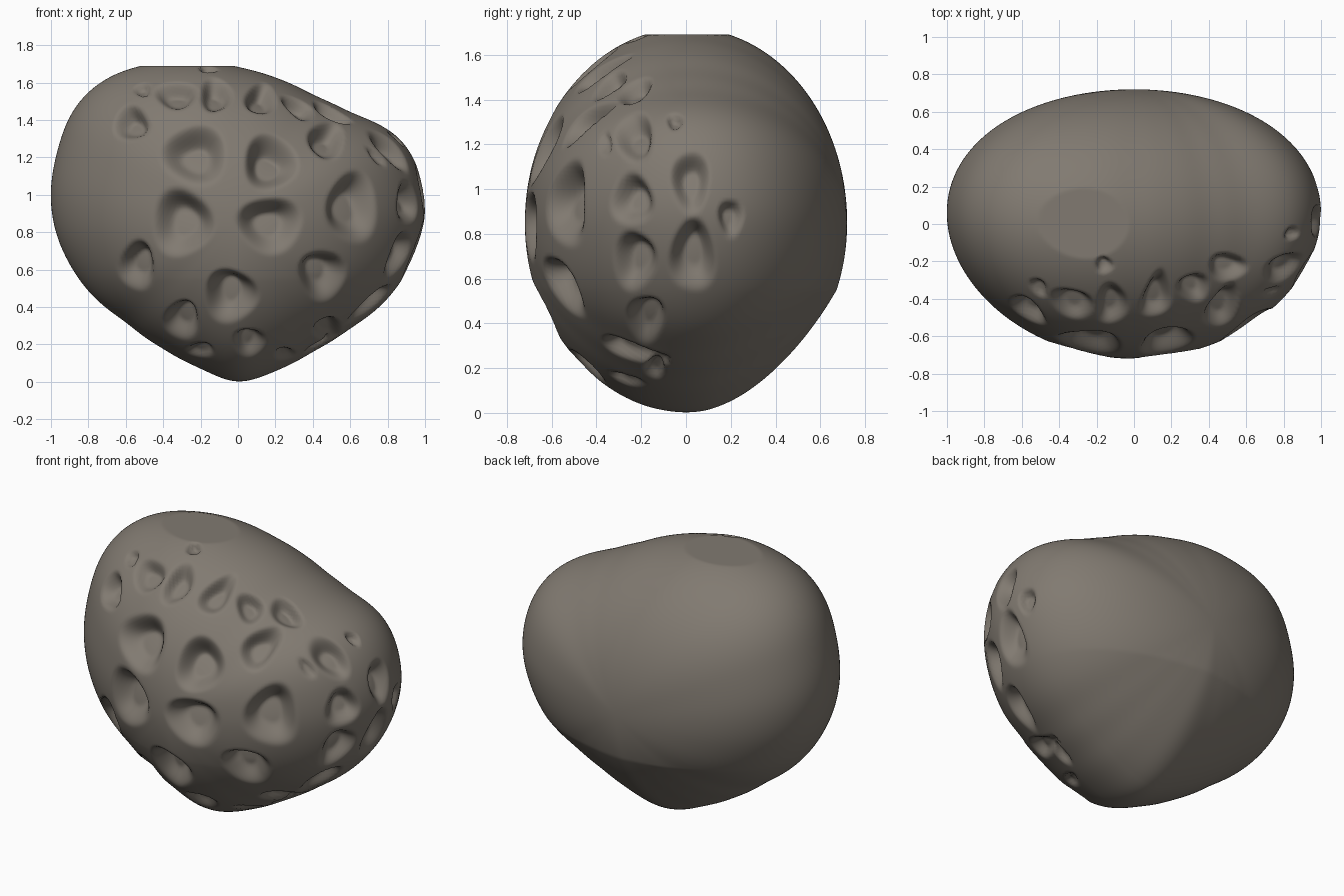
import bpy, bmesh
from math import atan2, hypot, pi, cos, sin

cube = bpy.data.objects.get("Cube")
if cube:
    bpy.data.objects.remove(cube)

MID, DEPTH, TOP = 0.85, 0.72, 1.69

# Outline of the body as x, z points, counter-clockwise
outline = [(0, -.008), (.2, .06), (.4, .165), (.6, .29), (.75, .395), (.88, .55), (.965, .73),
           (1.003, .9), (.988, 1.05), (.94, 1.2), (.85, 1.32), (.6, 1.435), (.4, 1.53),
           (.2, 1.625), (0, 1.68), (-.25, 1.72), (-.5, 1.692), (-.65, 1.65), (-.8, 1.555),
           (-.9, 1.425), (-.96, 1.25), (-1.003, 1), (-.975, .8), (-.9, .63), (-.8, .485),
           (-.6, .325), (-.4, .18), (-.2, .075)]
polar = sorted((atan2(z - MID, x), hypot(x, z - MID)) for x, z in outline)
polar = [(polar[-1][0] - 2 * pi, polar[-1][1])] + polar + [(polar[0][0] + 2 * pi, polar[0][1])]


def reach(angle):
    """Outline distance at an angle, linear between points."""
    angle = (angle + pi) % (2 * pi) - pi
    for (a, r), (b, s) in zip(polar, polar[1:]):
        if a <= angle <= b:
            return r + (s - r) * (angle - a) / (b - a)
    return polar[0][1]


STEPS = 720
rim = [reach(i * 2 * pi / STEPS) for i in range(STEPS)]
for _ in range(3):
    rim = [sum(rim[(i + k) % STEPS] for k in range(-7, 8)) / 15 for i in range(STEPS)]


def smooth_reach(angle):
    f = (angle % (2 * pi)) / (2 * pi) * STEPS
    i = int(f)
    return rim[i % STEPS] + (rim[(i + 1) % STEPS] - rim[i % STEPS]) * (f - i)


# Pits: two centre coordinates and two radii, as projected on each side
front_pits = [(-.23, 1.21, .18, .17), (.17, 1.17, .15, .16), (-.3, .85, .17, .19),
              (.17, .84, .18, .16), (-.04, .46, .15, .15), (.45, .57, .13, .14),
              (-.54, .62, .1, .14), (-.3, .33, .1, .11), (.06, .21, .09, .08),
              (.48, .28, .08, .07), (-.2, .17, .08, .04), (.25, .15, .06, .035)]
front_pits += [(.61, .93, .14, .2), (.47, 1.29, .1, .11), (.12, 1.51, .09, .09),
               (-.12, 1.53, .09, .1), (-.33, 1.53, .12, .08), (-.57, 1.38, .1, .1),
               (-.51, 1.56, .05, .04)]
side_pits = [(-.23, 1.23, .09, .12), (-.24, .95, .1, .12), (-.23, .68, .1, .14),
             (.02, 1.03, .09, .15), (.03, .7, .11, .17), (.2, .87, .06, .09),
             (-.05, 1.3, .04, .04), (-.18, .42, .09, .11), (-.14, .2, .05, .05),
             (-.36, 1.2, .03, .06)]
top_pits = [(.5, -.23, .11, .08), (.32, -.34, .09, .08), (-.16, -.22, .05, .05)]


def pit_depth(p, n):
    """Deepest pit at a point; each has a steep upper wall and a gentler floor."""
    best = 0
    for pits, (i, j), facing in ((front_pits, (0, 2), -n.y), (side_pits, (1, 2), n.x),
                                 (top_pits, (0, 1), n.z)):
        if facing < 0.15:
            continue
        for a, b, ra, rb in pits:
            u, v = (p[i] - a) / ra, (p[j] - b) / rb
            if abs(u) > 1.4 or abs(v) > 1.4:
                continue
            d = hypot(u, v) * (1 + 0.07 * cos(3 * atan2(v, u) + 9 * a + 7 * b))
            if d < 1:
                s = min(1, (1 - d) * 1.6)
                bowl = s * s * (3 - 2 * s) * (1 + 0.45 * v)
                best = max(best, bowl * min(0.1, 0.75 * min(ra, rb)))
    return best


# Rounded body, flat on top, tapered to a tip below, ends swept slightly back
bm = bmesh.new()
bmesh.ops.create_icosphere(bm, subdivisions=7, radius=1)
for v in bm.verts:
    x, y, z = v.co.normalized()
    angle = atan2(z, x)
    r = smooth_reach(angle) * hypot(x, z)
    px, pz = r * cos(angle), MID + r * sin(angle)
    low = max(0, 0.55 - pz) / 0.55
    back = min(1, max(0, y * 2 + 0.5))
    taper = 1 - (0.04 + 0.16 * back) * low
    v.co = (px, DEPTH * y * taper + 0.06 * px * px, min(TOP, max(0, pz)))

# Pits pressed into the front and one side
bm.normal_update()
moves = [(v, v.normal * pit_depth(v.co, v.normal)) for v in bm.verts]
for v, move in moves:
    v.co -= move
for f in bm.faces:
    f.smooth = True

mesh = bpy.data.meshes.new("pitted_body")
bm.to_mesh(mesh)
bm.free()
body = bpy.data.objects.new("pitted_body", mesh)
bpy.context.collection.objects.link(body)

# Single stone colour
stone = bpy.data.materials.new("warm_grey_stone")
stone.use_nodes = True
colour = (0.22, 0.195, 0.165, 1)
stone.diffuse_color = colour
shader = next(n for n in stone.node_tree.nodes if n.type == "BSDF_PRINCIPLED")
shader.inputs["Base Color"].default_value = colour
shader.inputs["Roughness"].default_value = 0.8
mesh.materials.append(stone)
